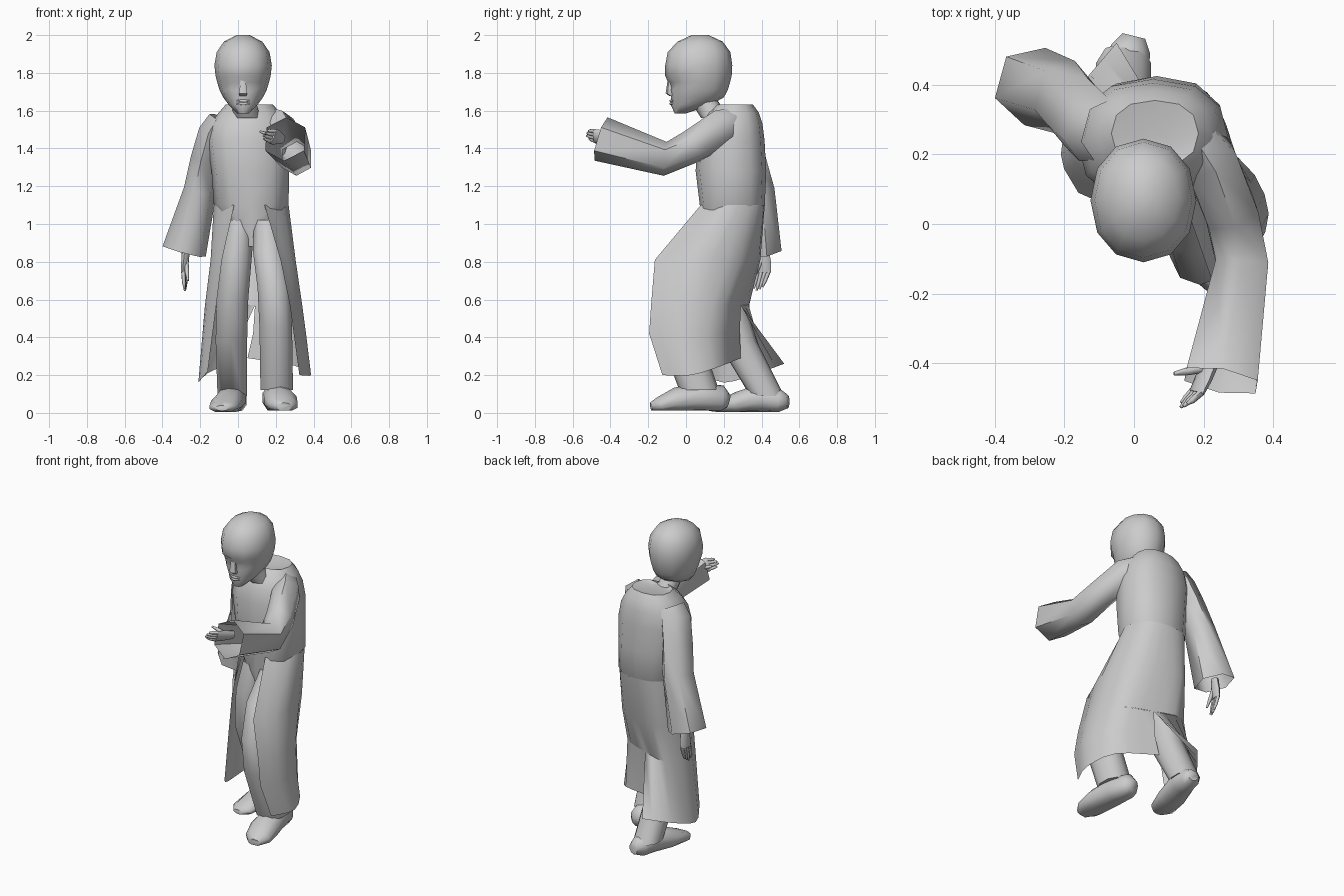
import bpy
import math
from mathutils import Vector

default_cube = bpy.data.objects.get("Cube")
if default_cube:
    bpy.data.objects.remove(default_cube, do_unlink=True)

# One plain material for the whole figure
clay = bpy.data.materials.new("plain_grey")
clay.use_nodes = True
GREY = (0.6, 0.6, 0.6, 1)
clay.diffuse_color = GREY
clay.node_tree.nodes["Principled BSDF"].inputs["Base Color"].default_value = GREY


def make_object(name, verts, faces, angle=60):
    mesh = bpy.data.meshes.new(name)
    mesh.from_pydata(verts, [], faces)
    mesh.materials.append(clay)
    obj = bpy.data.objects.new(name, mesh)
    bpy.context.collection.objects.link(obj)
    bpy.ops.object.select_all(action='DESELECT')
    obj.select_set(True)
    bpy.context.view_layer.objects.active = obj
    bpy.ops.object.mode_set(mode='EDIT')
    bpy.ops.mesh.select_all(action='SELECT')
    bpy.ops.mesh.remove_doubles(threshold=.0005)
    bpy.ops.mesh.normals_make_consistent(inside=False)
    bpy.ops.object.mode_set(mode='OBJECT')
    bpy.ops.object.shade_smooth_by_angle(angle=math.radians(angle))
    return obj


def rounded(value, power):
    return math.copysign(abs(value) ** power, value)


def loft(name, rings, sides=10, level=False, power=1.0, caps=(True, True),
         reference=(0, 0, 1), floor=None, adjust=None):
    """Skin rings of (x, y, z, half width, half depth) along a path."""
    centres = [Vector(ring[:3]) for ring in rings]
    last = len(rings) - 1
    verts = []
    for i, ring in enumerate(rings):
        if level:
            across, along = Vector((1, 0, 0)), Vector((0, 1, 0))
        else:
            tangent = (centres[min(i + 1, last)] - centres[max(i - 1, 0)]).normalized()
            across = tangent.cross(Vector(reference)).normalized()
            along = across.cross(tangent).normalized()
        for k in range(sides):
            turn = math.tau * k / sides - math.pi / 2
            point = (centres[i] + across * ring[3] * rounded(math.cos(turn), power)
                     + along * ring[4] * rounded(math.sin(turn), power))
            if floor is not None:
                point.z = max(point.z, floor)
            if adjust:
                point = adjust(point)
            verts.append(point)
    faces = []
    for i in range(last):
        for k in range(sides):
            n = (k + 1) % sides
            faces.append((i * sides + k, i * sides + n,
                          (i + 1) * sides + n, (i + 1) * sides + k))
    if caps[0]:
        faces.append(tuple(range(sides)))
    if caps[1]:
        faces.append(tuple(range(last * sides, (last + 1) * sides)))
    return make_object(name, verts, faces)


def curved(row, steps=3):
    """Fill a row of points with a smooth curve through them."""
    points = [Vector(p) for p in row]
    ends = [points[0] * 2 - points[1]] + points + [points[-1] * 2 - points[-2]]
    result = []
    for a, b, c, d in zip(ends, ends[1:], ends[2:], ends[3:]):
        for s in range(steps):
            t = s / steps
            result.append(b + (c - a) * t / 2 + (a * 2 - b * 5 + c * 4 - d) * t * t / 2
                          + (b * 3 - a - c * 3 + d) * t ** 3 / 2)
    return result + [points[-1]]


def cloth(name, panels):
    """Open cloth from panels, each a list of rows of points, merged where they meet."""
    verts, faces = [], []
    for panel in panels:
        start = len(verts)
        rows = [curved(row) for row in panel]
        wide = len(rows[0])
        verts += [point for row in rows for point in row]
        for r in range(len(rows) - 1):
            for c in range(wide - 1):
                a = start + r * wide + c
                faces.append((a, a + 1, a + wide + 1, a + wide))
    return make_object(name, verts, faces)


# Head: horizontal slices of height, front, back, half width
HEAD_X = 0.027
slices = [(1.585, -.06, .0, .03), (1.63, -.08, .13, .076), (1.67, -.078, .2, .105),
          (1.71, -.085, .222, .125), (1.75, -.095, .233, .137), (1.785, -.11, .242, .146),
          (1.84, -.11, .245, .152), (1.91, -.097, .235, .14),
          (1.965, -.045, .195, .102), (2.0, .03, .12, .035)]


def eye_sockets(point):
    sideways = abs(point.x - HEAD_X)
    if point.y < -.03 and .03 < sideways < .1 and 1.74 < point.z < 1.76:
        point.y += .025
    return point


loft("head", [(HEAD_X, (f + b) / 2, z, w, (b - f) / 2) for z, f, b, w in slices],
     sides=12, level=True, power=.95, adjust=eye_sockets)
loft("nose", [(HEAD_X, -.085, 1.765, .016, .012), (HEAD_X, -.086, 1.71, .022, .019),
              (HEAD_X, -.086, 1.692, .026, .022), (HEAD_X, -.076, 1.677, .02, .01)],
     sides=6, level=True)
for lip, height in (("upper_lip", 1.652), ("lower_lip", 1.637)):
    loft(lip, [(HEAD_X - .035, -.068, height, .003, .003), (HEAD_X, -.08, height, .007, .008),
               (HEAD_X + .035, -.068, height, .003, .003)], sides=6)
loft("neck", [(.05, .16, 1.56, .072, .08), (.04, .13, 1.6, .068, .075),
              (.03, .1, 1.65, .065, .07)], sides=8, level=True, caps=(False, False))

# Robe body, from crotch to collar
loft("robe_body", [(.075, .2, .88, .05, .11), (.07, .22, .98, .12, .14),
                   (.07, .245, 1.1, .198, .172),
                   (.065, .238, 1.28, .205, .187), (.055, .238, 1.44, .218, .178),
                   (.055, .242, 1.53, .2, .163), (.06, .25, 1.59, .162, .135),
                   (.06, .26, 1.632, .125, .095), (.05, .21, 1.615, .06, .05)],
     sides=12, level=True, power=.85, caps=(False, True))

# Robe skirt: one wrap around the hips, then two flaps either side of a back slit
left_rows = [
    [(.14, .078, 1.1), (.268, .23, 1.1), (.21, .378, 1.1), (.07, .417, 1.1)],
    [(.225, -.165, .81), (.305, .05, .81), (.255, .29, .81), (.08, .385, .81)],
    [(.275, -.185, .57), (.34, .0, .57), (.28, .2, .57), (.09, .29, .57)]]
right_rows = [
    [(.07, .417, 1.1), (-.07, .378, 1.1), (-.128, .23, 1.1), (-.02, .078, 1.1)],
    [(.08, .385, .81), (-.08, .37, .81), (-.145, .2, .81), (-.085, .06, .81)],
    [(.09, .29, .57), (-.08, .335, .57), (-.175, .22, .57), (-.115, .07, .57)]]
wrap = [left + right[1:] for left, right in zip(left_rows, right_rows)]
left_flap = [wrap[-1][:4],
             [(.295, -.195, .42), (.36, -.02, .42), (.3, .18, .42), (.08, .285, .42)],
             [(.325, -.125, .2), (.387, .03, .2), (.3, .19, .25), (.05, .29, .29)]]
right_flap = [wrap[-1][3:],
              [(-.05, .52, .26), (-.16, .38, .21), (-.21, .2, .16), (-.16, .09, .22)]]
cloth("robe_skirt", [wrap, left_flap, right_flap])

# Trousers
loft("left_trouser", [(.15, .18, 1.02, .07, .12), (.165, .05, .86, .09, .14),
                      (.19, -.05, .66, .09, .125), (.2, -.05, .45, .09, .11),
                      (.205, .07, .12, .09, .105)],
     level=True, power=.85, caps=(False, True))
loft("right_trouser", [(.01, .21, 1.02, .08, .12), (-.01, .19, .84, .088, .14),
                       (-.03, .19, .6, .088, .12), (-.035, .27, .38, .087, .105),
                       (-.03, .43, .09, .082, .09)],
     level=True, power=.85, caps=(False, True))

# Shoes, flattened on the ground
loft("left_shoe", [(.19, .225, .06, .035, .035), (.195, .19, .07, .065, .075),
                   (.205, .08, .08, .08, .08), (.225, -.05, .065, .09, .07),
                   (.24, -.14, .04, .08, .045), (.245, -.185, .03, .04, .025)],
     floor=.012)
loft("right_shoe", [(.0, .54, .06, .035, .035), (-.01, .5, .06, .06, .06),
                    (-.03, .41, .08, .075, .08), (-.06, .27, .05, .085, .06),
                    (-.08, .16, .03, .075, .03), (-.085, .12, .025, .035, .015)],
     floor=.005)

# Sleeves, open at the cuffs
loft("left_sleeve", [(.175, .24, 1.53, .07, .085), (.215, .19, 1.51, .085, .1),
                     (.28, .03, 1.41, .085, .09), (.31, -.11, 1.345, .086, .09),
                     (.25, -.45, 1.45, .118, .12)],
     sides=6, power=.9, caps=(False, False))
loft("right_sleeve", [(-.09, .27, 1.555, .065, .09), (-.125, .28, 1.49, .08, .105),
                      (-.165, .32, 1.35, .082, .105), (-.2, .365, 1.18, .085, .108),
                      (-.285, .395, .855, .12, .115)],
     sides=6, power=.9, caps=(False, False), reference=(.26, .97, 0))


# Hands: a palm, four fingers and a thumb
def hand(name, wrist, knuckles, tip, spread, thumb):
    wrist, knuckles, tip = Vector(wrist), Vector(knuckles), Vector(tip)
    spread, thumb = Vector(spread).normalized(), Vector(thumb)
    forward = (tip - wrist).normalized()
    guide = spread.cross(forward)
    loft(name + "_palm", [(*wrist, .028, .022), (*wrist.lerp(knuckles, .6), .042, .02),
                          (*knuckles, .042, .015)], sides=8, reference=guide)
    for i in range(4):
        start = knuckles + spread * (i - 1.5) * .02
        end = tip + spread * (i - 1.5) * .015 - forward * abs(i - 1.2) * .012
        loft(f"{name}_finger_{i + 1}", [(*start - forward * .01, .011, .011),
                                        (*start.lerp(end, .6), .01, .01),
                                        (*end, .005, .005)], sides=6, reference=guide)
    root = wrist.lerp(knuckles, .3)
    loft(name + "_thumb", [(*root, .014, .014), (*root.lerp(thumb, .6), .012, .012),
                           (*thumb, .006, .006)], sides=6, reference=guide)


hand("left_hand", (.23, -.38, 1.45), (.18, -.485, 1.465), (.135, -.53, 1.475),
     (.3, -.2, .9), (.115, -.43, 1.49))
hand("right_hand", (-.275, .41, .87), (-.285, .41, .745), (-.28, .38, .645),
     (.2, 1, 0), (-.265, .35, .7))
